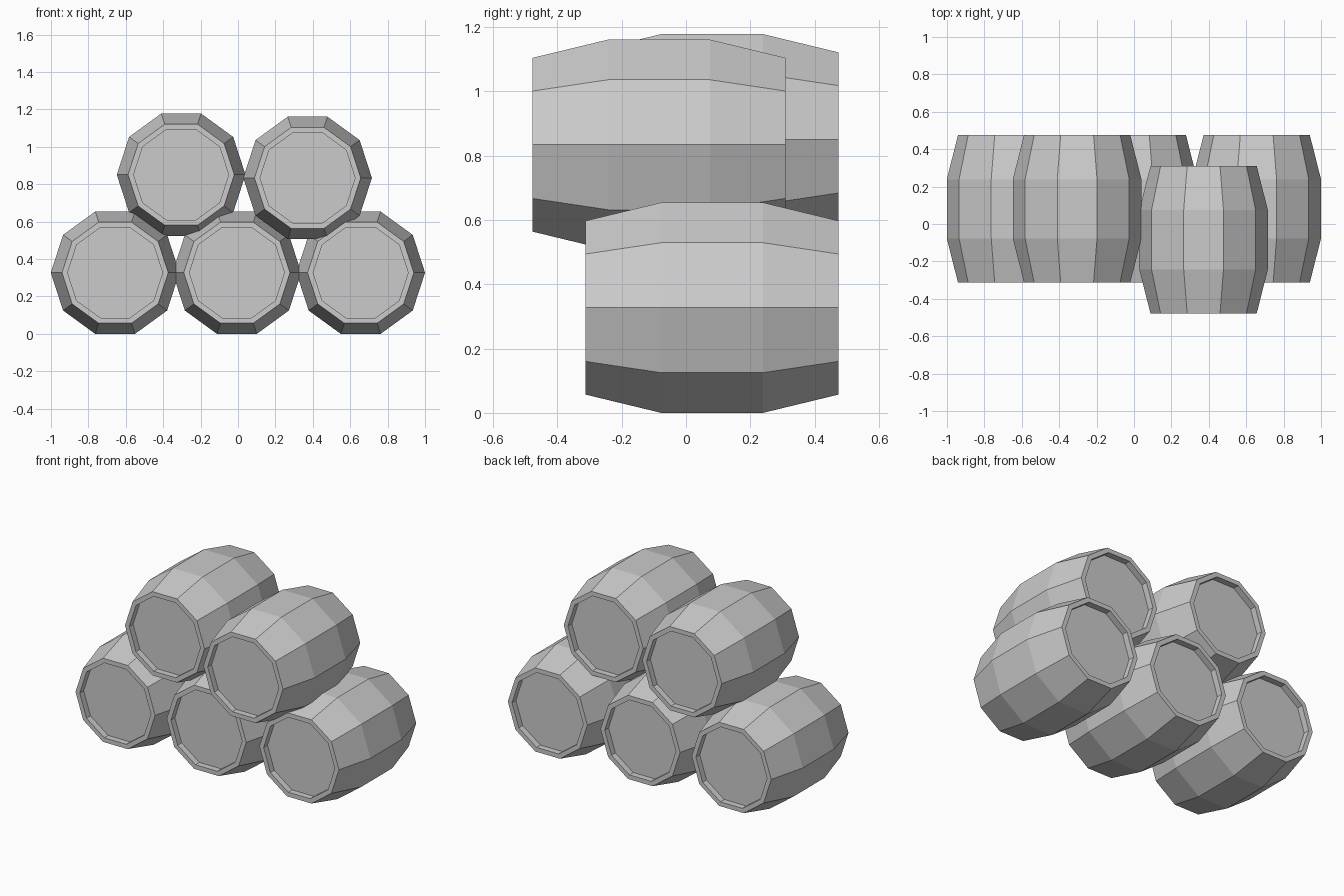
import bpy
import bmesh
from math import cos, sin, pi

SIDES = 10
BULGE, END, RIM = 0.344, 0.284, 0.254      # radii
HALF, BELLY, RECESS = 0.394, 0.158, 0.04   # lengths along y

cube = bpy.data.objects.get("Cube")
if cube:
    bpy.data.objects.remove(cube, do_unlink=True)

grey = bpy.data.materials.new("plain_grey")
grey.use_nodes = True
grey.diffuse_color = (0.6, 0.6, 0.6, 1)
grey.node_tree.nodes["Principled BSDF"].inputs["Base Color"].default_value = (0.6, 0.6, 0.6, 1)

# Barrel profile from the front lid to the back lid: (y, radius)
half_profile = [(HALF - RECESS, RIM), (HALF, RIM), (HALF, END), (BELLY, BULGE)]
profile = [(-y, r) for y, r in half_profile] + half_profile[::-1]


def barrel_mesh():
    bm = bmesh.new()
    rings = [[bm.verts.new((r * cos(2 * pi * i / SIDES), y, r * sin(2 * pi * i / SIDES)))
              for i in range(SIDES)] for y, r in profile]
    # Staves and rims
    for a, b in zip(rings, rings[1:]):
        for i in range(SIDES):
            j = (i + 1) % SIDES
            bm.faces.new((a[i], a[j], b[j], b[i]))
    # Recessed lids
    bm.faces.new(rings[0])
    bm.faces.new(rings[-1])
    bmesh.ops.recalc_face_normals(bm, faces=bm.faces)
    mesh = bpy.data.meshes.new("barrel")
    bm.to_mesh(mesh)
    bm.free()
    mesh.materials.append(grey)
    return mesh


# Stack: three barrels below, two resting on top
mesh = barrel_mesh()
floor = BULGE * cos(pi / SIDES)
stack = {
    "barrel_bottom_right": (-0.657, 0.081, floor),
    "barrel_bottom_middle": (-0.006, 0.081, floor),
    "barrel_bottom_left": (0.656, 0.081, floor),
    "barrel_top_right": (-0.304, 0.081, 0.851),
    "barrel_top_left": (0.372, -0.084, 0.834),
}
for name, place in stack.items():
    barrel = bpy.data.objects.new(name, mesh)
    barrel.location = place
    bpy.context.collection.objects.link(barrel)
